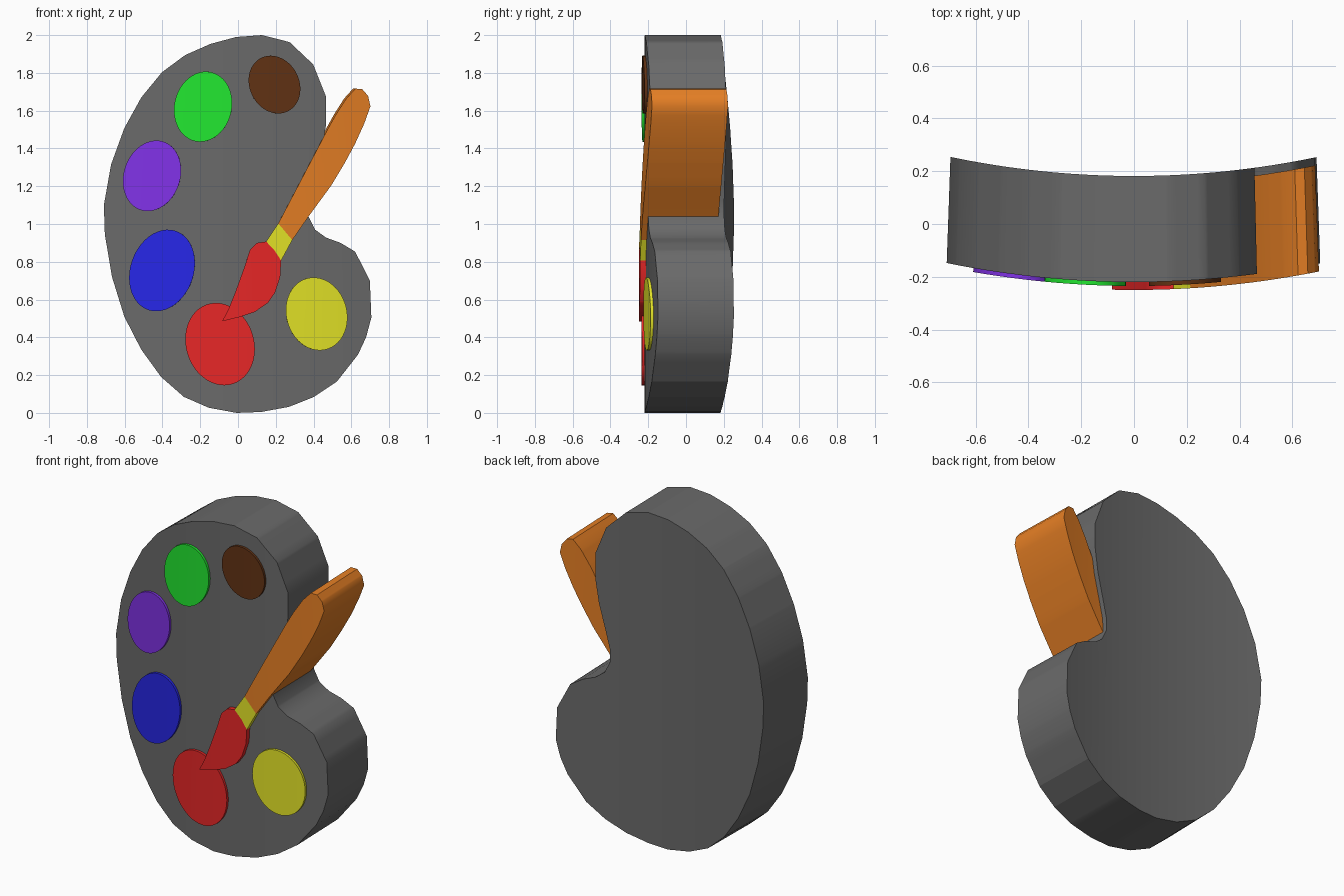
import bpy, bmesh
from math import sin, cos, pi
from mathutils import Vector

FRONT, DEPTH = -0.22, 0.402


def curved_slab(name, outline, lift, colour):
    """Extrude an x/z outline along y, slice it into strips and bow it around z."""
    bm = bmesh.new()
    y0 = FRONT - lift
    face = bm.faces.new([bm.verts.new((x + 0.003, y0, z)) for x, z in outline])
    ext = bmesh.ops.extrude_face_region(bm, geom=[face], use_keep_orig=True)
    bmesh.ops.translate(bm, vec=(0, DEPTH, 0),
                        verts=[g for g in ext["geom"] if isinstance(g, bmesh.types.BMVert)])
    for i in range(-17, 18):
        bmesh.ops.bisect_plane(bm, geom=bm.verts[:] + bm.edges[:] + bm.faces[:],
                               plane_co=Vector((i * 0.04 + 0.003, 0, 0)), plane_no=Vector((1, 0, 0)))
    for v in bm.verts:
        x, y, z = v.co
        v.co = (x * (1 - 0.05 * (y - FRONT)), y + 0.143 * x * x, z)
    bmesh.ops.recalc_face_normals(bm, faces=bm.faces[:])
    mesh = bpy.data.meshes.new(name)
    bm.to_mesh(mesh)
    bm.free()
    obj = bpy.data.objects.new(name, mesh)
    bpy.context.collection.objects.link(obj)
    mat = bpy.data.materials.new(name + "_colour")
    mat.diffuse_color = (*colour, 1)
    mesh.materials.append(mat)
    bpy.ops.object.select_all(action='DESELECT')
    obj.select_set(True)
    bpy.context.view_layer.objects.active = obj
    bpy.ops.object.shade_smooth_by_angle(angle=0.62)
    return obj


def blob(cx, cz, rx, rz, lean, n=48):
    """Slightly leaning ellipse outline."""
    return [(cx + rx * cos(2 * pi * i / n), cz + rz * sin(2 * pi * i / n + lean)) for i in range(n)]


# palette board with the thumb notch on the right
curved_slab("palette_board", [
    (0.125, 2.0), (0.27, 1.963), (0.395, 1.845), (0.463, 1.675), (0.463, 1.525),
    (0.44, 1.38), (0.40, 1.23), (0.372, 1.12), (0.37, 1.04), (0.405, 0.97),
    (0.463, 0.928), (0.54, 0.90), (0.617, 0.854), (0.695, 0.70), (0.703, 0.505),
    (0.675, 0.40), (0.632, 0.308), (0.52, 0.165), (0.40, 0.085), (0.267, 0.032),
    (0.12, 0.005), (-0.01, 0.0), (-0.157, 0.027), (-0.29, 0.085), (-0.41, 0.19),
    (-0.515, 0.335), (-0.605, 0.51), (-0.67, 0.72), (-0.708, 0.945), (-0.713, 1.10),
    (-0.675, 1.315), (-0.605, 1.507), (-0.515, 1.67), (-0.405, 1.804),
    (-0.283, 1.894), (-0.15, 1.953), (-0.013, 1.99)], 0, (0.144, 0.144, 0.144))

# paint blobs
RED, YELLOW = (0.8, 0.02, 0.02), (0.77, 0.77, 0.02)
for name, shape, colour in [
        ("green_paint", (-0.188, 1.621, 0.154, 0.186, 0.1), (0.016, 0.8, 0.03)),
        ("brown_paint", (0.19, 1.738, 0.137, 0.153, -0.15), (0.12, 0.032, 0.007)),
        ("purple_paint", (-0.458, 1.255, 0.154, 0.187, 0.15), (0.22, 0.032, 0.8)),
        ("blue_paint", (-0.405, 0.754, 0.174, 0.216, 0.18), (0.02, 0.02, 0.8)),
        ("red_paint", (-0.098, 0.364, 0.184, 0.218, -0.12), RED),
        ("yellow_paint", (0.413, 0.524, 0.163, 0.193, -0.1), YELLOW)]:
    curved_slab(name, blob(*shape), 0.015, colour)

# brush: handle, ferrule, bristles
curved_slab("brush_handle", [
    (0.21, 1.003), (0.47, 1.50), (0.515, 1.58), (0.57, 1.665), (0.618, 1.717),
    (0.655, 1.713), (0.685, 1.677), (0.697, 1.623), (0.665, 1.533), (0.617, 1.427),
    (0.563, 1.326), (0.49, 1.204), (0.37, 1.04), (0.284, 0.915)], 0.03, (0.78, 0.21, 0.018))
curved_slab("brush_ferrule", [
    (0.21, 1.003), (0.284, 0.915), (0.225, 0.806), (0.19, 0.86), (0.146, 0.907)], 0.03, YELLOW)
curved_slab("brush_bristles", [
    (0.146, 0.907), (0.098, 0.90), (0.061, 0.865), (0.03, 0.77), (-0.018, 0.637),
    (-0.055, 0.546), (-0.087, 0.485), (0.008, 0.508), (0.087, 0.535), (0.156, 0.583),
    (0.193, 0.637), (0.22, 0.72), (0.225, 0.806), (0.19, 0.86)], 0.03, RED)
